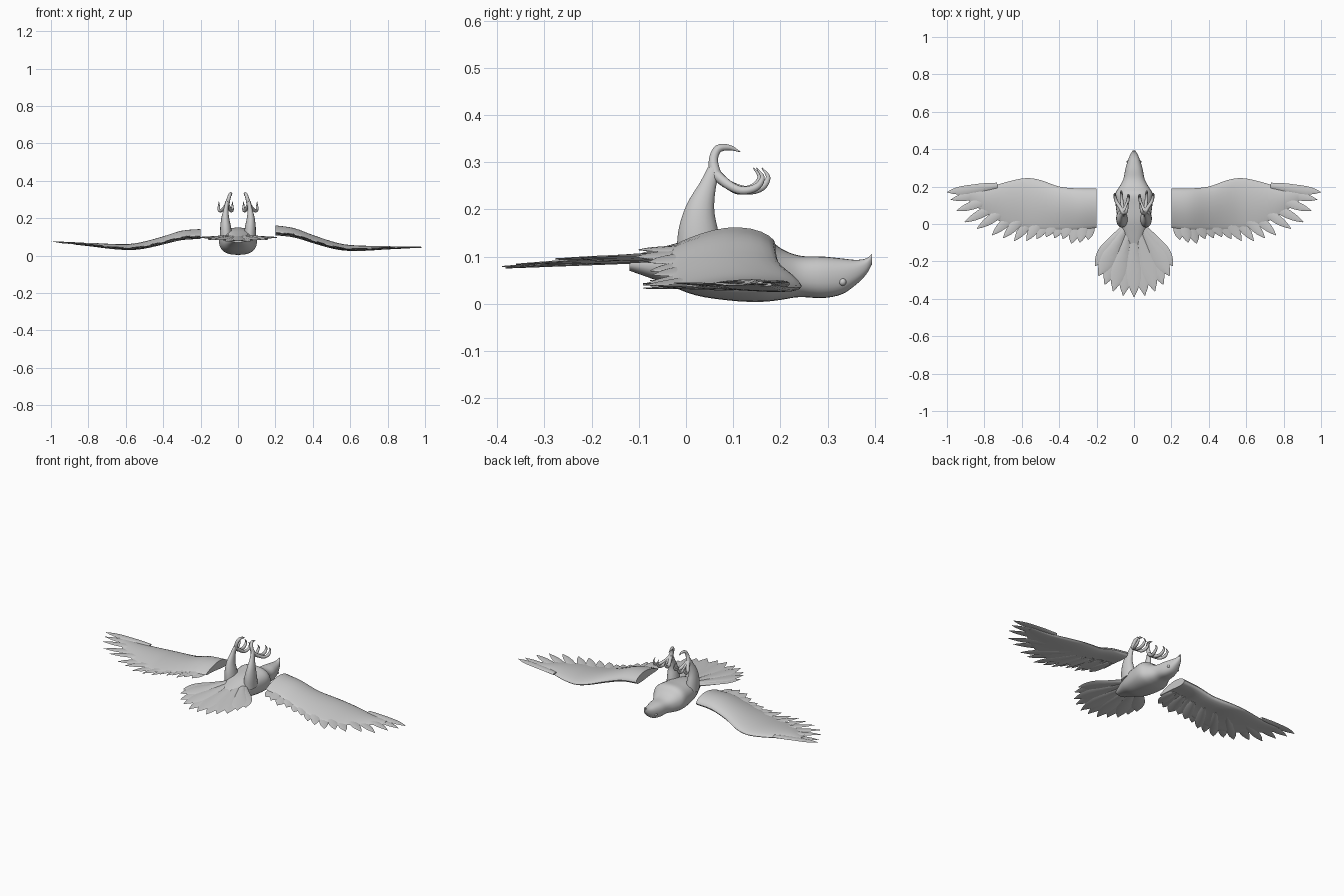
import bpy, bmesh, math
from mathutils import Vector

cube = bpy.data.objects.get("Cube")
if cube:
    bpy.data.objects.remove(cube)

grey = bpy.data.materials.new("plain grey")
grey.use_nodes = True
grey.diffuse_color = (0.6, 0.6, 0.6, 1)
grey.node_tree.nodes["Principled BSDF"].inputs["Base Color"].default_value = (0.6, 0.6, 0.6, 1)


def smooth_path(points, steps=5):
    """Catmull-Rom through tuples of any length."""
    pts = [Vector(p) for p in points]
    pts = [2 * pts[0] - pts[1]] + pts + [2 * pts[-1] - pts[-2]]
    out = []
    for a, b, c, d in zip(pts, pts[1:], pts[2:], pts[3:]):
        for i in range(steps):
            t = i / steps
            out.append(0.5 * (2 * b + (c - a) * t + (2 * a - 5 * b + 4 * c - d) * t * t
                              + (3 * b - a - 3 * c + d) * t ** 3))
    return out + [pts[-2]]


def skin(bm, rings):
    """Join closed rings of points into a capped solid."""
    loops = [[bm.verts.new(p) for p in ring] for ring in rings]
    n = len(loops[0])
    for a, b in zip(loops, loops[1:]):
        for i in range(n):
            j = (i + 1) % n
            bm.faces.new((a[i], a[j], b[j], b[i]))
    bm.faces.new(loops[0])
    bm.faces.new(loops[-1])


def finish(name, bm, angle=40):
    bmesh.ops.recalc_face_normals(bm, faces=bm.faces)
    mesh = bpy.data.meshes.new(name)
    bm.to_mesh(mesh)
    bm.free()
    mesh.materials.append(grey)
    obj = bpy.data.objects.new(name, mesh)
    bpy.context.collection.objects.link(obj)
    bpy.ops.object.select_all(action='DESELECT')
    obj.select_set(True)
    bpy.context.view_layer.objects.active = obj
    bpy.ops.object.shade_smooth_by_angle(angle=math.radians(angle))


def circle(n):
    return [(math.cos(2 * math.pi * i / n), math.sin(2 * math.pi * i / n)) for i in range(n)]


def tube(bm, points, flat=1.0, n=10):
    """Tapered tube; points are (x, y, z, radius), flat squeezes it along x."""
    path = smooth_path(points)
    rings = []
    for i, p in enumerate(path):
        along = (path[min(i + 1, len(path) - 1)] - path[max(i - 1, 0)]).to_3d().normalized()
        up = along.cross(Vector((1, 0, 0))).normalized()
        side = up.cross(along)
        rings.append([p.to_3d() + p[3] * (side * c * flat + up * s) for c, s in circle(n)])
    skin(bm, rings)


def feather(bm, base, tip, width, thick, height, root=0.5):
    """Leaf-shaped blade lying on the surface given by height(x, y)."""
    base, tip = Vector(base), Vector(tip)
    along = (tip - base).normalized()
    side = Vector((-along.y, along.x))
    rings = []
    for t in (0, .15, .3, .45, .6, .72, .82, .9, .96, 1):
        w = width * min(1, root + t) * max(0.06, 1 - max(0, (t - 0.6) / 0.4) ** 2.5) / 2
        h = thick * (1.15 - t) / 2
        ring = []
        for c, s in circle(8):
            p = base.lerp(tip, t) + side * w * c
            ring.append((p.x, p.y, height(p.x, p.y) + h * s))
        rings.append(ring)
    skin(bm, rings)


# Body with neck, head and hooked beak: (y, half width, low z, high z)
profile = [(-.12, .03, .07, .1), (-.05, .06, .045, .12), (.02, .085, .018, .138),
           (.1, .098, .006, .146), (.16, .1, .004, .148), (.2, .078, .008, .118),
           (.24, .057, .014, .102), (.29, .047, .012, .1), (.33, .036, .02, .096),
           (.36, .025, .04, .093), (.382, .014, .062, .096), (.394, .005, .083, .106)]
bm = bmesh.new()
rings = []
for y, w, low, high in smooth_path(profile, 4):
    ring = []
    for c, s in circle(28):
        x = math.copysign(abs(c) ** 0.8, c) * w
        ring.append((x, y, (low + high) / 2 + math.copysign(abs(s) ** 0.85, s) * (high - low) / 2))
    rings.append(ring)
skin(bm, rings)
finish("body", bm)

# Tail fan
bm = bmesh.new()
count = 11
for i in range(count):
    k = 2 * i / (count - 1) - 1
    a = math.radians(43) * k
    r = 0.39 - 0.085 * k * k
    lift = 0.004 * (i % 2)
    feather(bm, (0.045 * k, -0.01), (math.sin(a) * r, -math.cos(a) * r), 0.08, 0.018,
            lambda x, y: 0.1 + 0.065 * max(y, -0.4) + 0.25 * x * x + lift, root=0.4)
finish("tail_feathers", bm)

# Wing sections: (x, leading y, inner trailing y, middle z, thickness)
sections = smooth_path([(.2, .19, -.02, .125, .055), (.3, .19, -.03, .112, .052),
                        (.4, .2, -.03, .08, .045), (.5, .235, -.03, .05, .04),
                        (.58, .245, -.02, .036, .034), (.68, .225, 0, .034, .028),
                        (.78, .195, .05, .038, .02), (.88, .182, .12, .04, .01)], 4)
feather_tips = [(.245, -.085), (.29, -.1), (.335, -.105), (.38, -.08), (.425, -.075),
                (.47, -.07), (.52, -.08), (.575, -.09), (.64, -.09), (.7, -.075),
                (.76, -.06), (.84, -.025), (.905, .01), (.95, .07), (.98, .13), (1, .17)]


def wing_height(x, side):
    """Middle height of the wing surface, with a slight roll to one side."""
    x = abs(x)
    z = 0.04
    for a, b in zip(sections, sections[1:]):
        if x <= b[0]:
            z = a[3] + (b[3] - a[3]) * max(0, (x - a[0]) / (b[0] - a[0]))
            break
    return z + (0.05 * (x - 0.2) / 0.8 - 0.02 if side < 0 else 0)


for side, label in ((1, "left"), (-1, "right")):
    # Smooth arm of the wing
    bm = bmesh.new()
    rings = []
    for x, lead, trail, z, thick in sections:
        ring = []
        for c, s in circle(24):
            f = (1 - c) / 2
            y = lead + (trail - lead) * f
            camber = 0.012 * math.sin(math.pi * f) * thick / 0.05
            h = s * thick / 2 * (1.25 - 0.85 * f)
            ring.append((side * x, y, wing_height(x, side) + camber + h))
        rings.append(ring)
    skin(bm, rings)
    finish(label + "_wing", bm)

    # Flight feathers fanning from the arm to the tip
    bm = bmesh.new()
    last = len(feather_tips) - 1
    for i, (tx, ty) in enumerate(feather_tips):
        k = i / last
        bx = 0.23 + 0.5 * k ** 1.05
        by = 0.07 + 0.135 * k ** 2
        lift = 0.004 * (i % 2) - 0.004 + 0.006 * k
        feather(bm, (side * bx, by), (side * tx, ty), 0.058 - 0.012 * k, 0.018 - 0.006 * k,
                lambda x, y: wing_height(x, side) + lift, root=0.7)
    finish(label + "_flight_feathers", bm)

    # Thigh and shank
    bm = bmesh.new()
    tube(bm, [(side * .062, .03, .09, .05), (side * .066, .026, .15, .043),
              (side * .068, .03, .2, .031), (side * .064, .046, .25, .018),
              (side * .058, .06, .285, .014)], flat=0.68, n=16)
    finish(label + "_leg", bm)

    # Hind toe and three curled front toes
    bm = bmesh.new()
    tube(bm, [(side * .058, .062, .275, .013), (side * .05, .058, .305, .01),
              (side * .042, .068, .328, .009), (side * .036, .092, .331, .006),
              (side * .034, .115, .322, .001)])
    for spread, reach in ((-.03, -.012), (.008, .006), (.042, -.006)):
        tube(bm, [(side * .058, .062, .275, .012),
                  (side * (.058 + spread * .4), .09, .252, .01),
                  (side * (.06 + spread * .8), .125 + reach, .24, .009),
                  (side * (.06 + spread), .155 + reach, .247, .008),
                  (side * (.06 + spread), .168 + reach, .268, .005),
                  (side * (.06 + spread), .155 + reach, .288, .001)])
    finish(label + "_talons", bm)

    # Eye
    bm = bmesh.new()
    bmesh.ops.create_uvsphere(bm, u_segments=12, v_segments=8, radius=0.008)
    bmesh.ops.translate(bm, verts=bm.verts, vec=(side * .032, .332, .046))
    finish(label + "_eye", bm)
